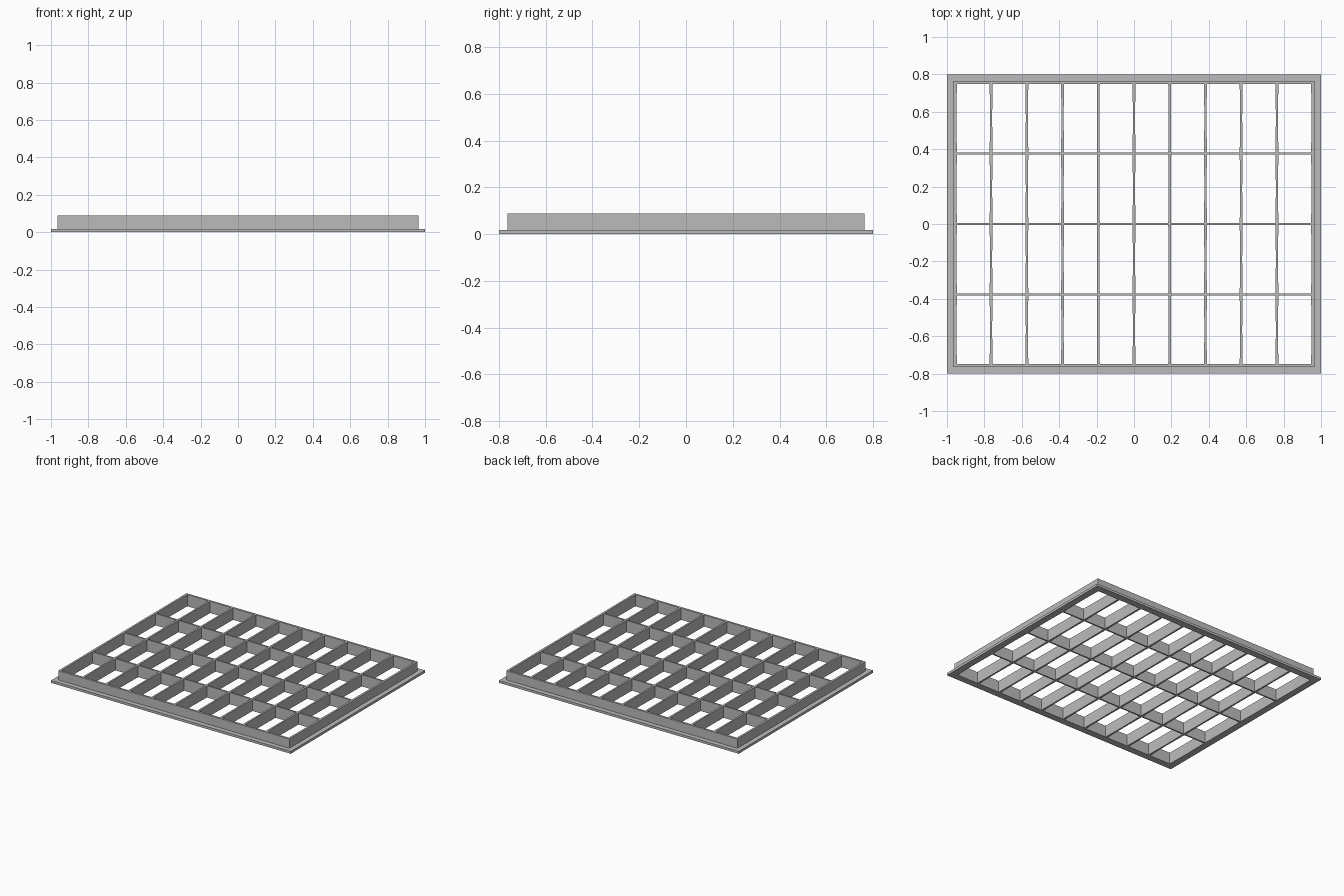
import bpy, bmesh
from mathutils import Matrix

cube = bpy.data.objects.get("Cube")
if cube:
    bpy.data.objects.remove(cube, do_unlink=True)

COLS, ROWS = 10, 4
PITCH_X, PITCH_Y = 0.191, 0.377
FLANGE_H, TOTAL_H = 0.018, 0.088
BAR_END, BAR_MID = 0.008, 0.0055   # half thickness of bars at crossings and mid-cell

grey = bpy.data.materials.new("plain grey")
grey.use_nodes = True
grey.diffuse_color = (0.5, 0.5, 0.5, 1)
grey.node_tree.nodes["Principled BSDF"].inputs["Base Color"].default_value = grey.diffuse_color


def make_object(name, bm):
    bmesh.ops.recalc_face_normals(bm, faces=bm.faces)
    mesh = bpy.data.meshes.new(name)
    bm.to_mesh(mesh)
    bm.free()
    mesh.materials.append(grey)
    obj = bpy.data.objects.new(name, mesh)
    bpy.context.collection.objects.link(obj)
    return obj


# Solid tray: a thin flange with a raised block on it
bm = bmesh.new()
bmesh.ops.create_cube(bm, size=1, matrix=Matrix.Translation((0, 0, FLANGE_H / 2))
                      @ Matrix.Diagonal((2, 1.6, FLANGE_H, 1)))
top = max(bm.faces, key=lambda f: f.calc_center_median().z)
bmesh.ops.inset_region(bm, faces=[top], thickness=0.036, use_even_offset=True)
raised = bmesh.ops.extrude_face_region(bm, geom=[top])
bmesh.ops.translate(bm, vec=(0, 0, TOTAL_H - FLANGE_H),
                    verts=[v for v in raised["geom"] if isinstance(v, bmesh.types.BMVert)])
if top.is_valid:
    bmesh.ops.delete(bm, geom=[top], context="FACES_ONLY")
tray = make_object("grid_tray", bm)

# One six-sided prism per cell, its long sides bowed out slightly in the middle
bm = bmesh.new()
end_x, mid_x = PITCH_X / 2 - BAR_END, PITCH_X / 2 - BAR_MID
end_y = PITCH_Y / 2 - BAR_MID
outline = [(-end_x, -end_y), (end_x, -end_y), (mid_x, 0),
           (end_x, end_y), (-end_x, end_y), (-mid_x, 0)]
for col in range(COLS):
    for row in range(ROWS):
        cx = (col - (COLS - 1) / 2) * PITCH_X
        cy = (row - (ROWS - 1) / 2) * PITCH_Y
        face = bm.faces.new([bm.verts.new((cx + x, cy + y, -0.1)) for x, y in outline])
        side = bmesh.ops.extrude_face_region(bm, geom=[face], use_keep_orig=True)
        bmesh.ops.translate(bm, vec=(0, 0, 0.4),
                            verts=[v for v in side["geom"] if isinstance(v, bmesh.types.BMVert)])
cutter = make_object("cell_cutter", bm)
cutter.hide_render = True

# Cut the cells, leaving the frame and bars
cut = tray.modifiers.new("cells", "BOOLEAN")
cut.operation, cut.solver, cut.object = "DIFFERENCE", "EXACT", cutter
bpy.context.view_layer.update()
graph = bpy.context.evaluated_depsgraph_get()
tray_mesh = bpy.data.meshes.new_from_object(tray.evaluated_get(graph))
tray.modifiers.clear()
tray.data = tray_mesh
bpy.data.objects.remove(cutter, do_unlink=True)
